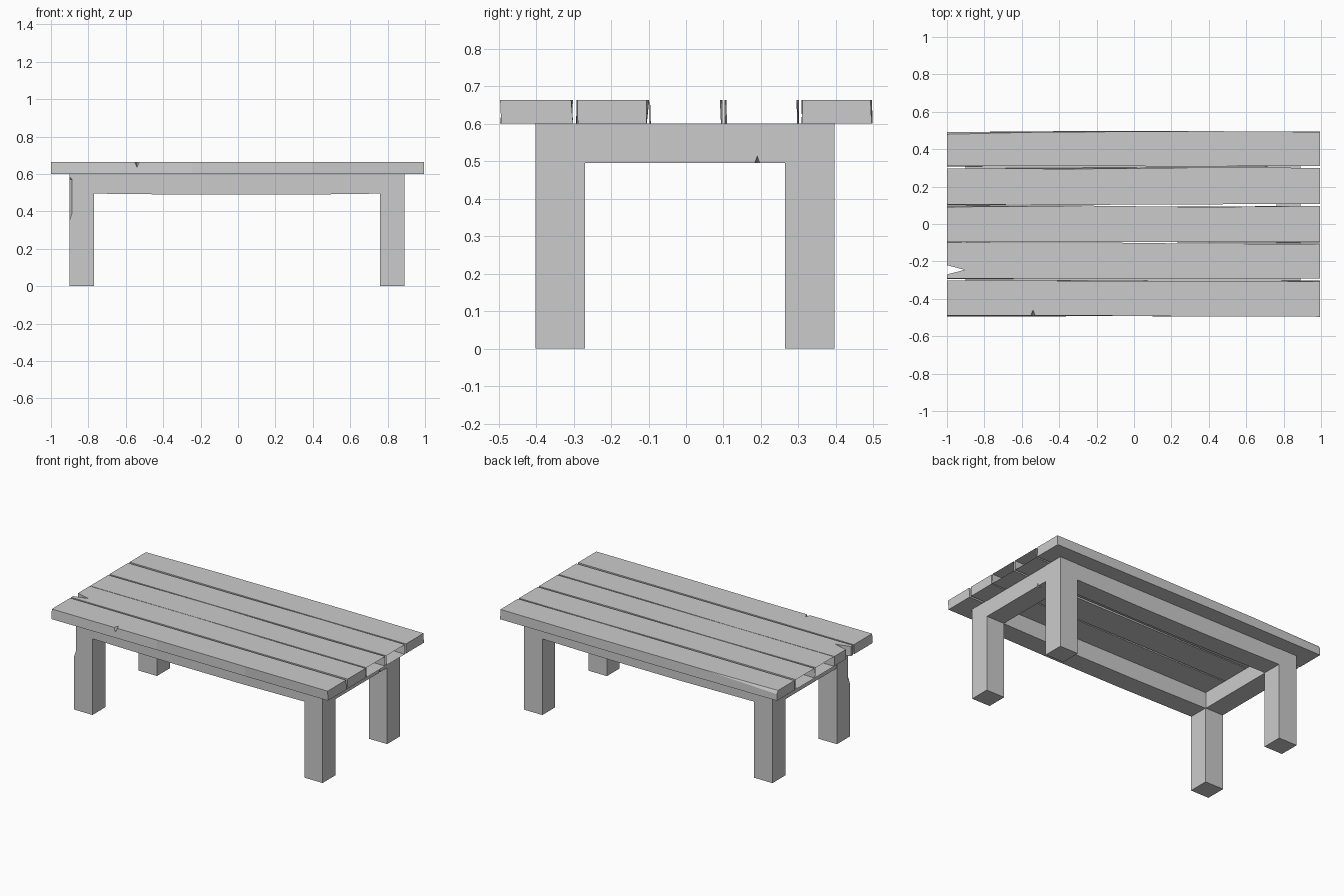
import bpy
import bmesh
import random
from mathutils import Vector

random.seed(4)

cube = bpy.data.objects.get("Cube")
if cube:
    bpy.data.objects.remove(cube, do_unlink=True)

# One plain grey for all the timber
wood = bpy.data.materials.new("grey_wood")
wood.use_nodes = True
grey = (0.6, 0.6, 0.6, 1)
wood.diffuse_color = grey
wood.node_tree.nodes["Principled BSDF"].inputs["Base Color"].default_value = grey


def make_object(name, bm):
    mesh = bpy.data.meshes.new(name)
    bm.to_mesh(mesh)
    bm.free()
    obj = bpy.data.objects.new(name, mesh)
    obj.data.materials.append(wood)
    bpy.context.collection.objects.link(obj)
    return obj


def beam(name, low, high, axis=0, stations=(0, 1), wobble=0.0, capped=True, sag=0.0):
    """Rough-sawn beam: rectangular rings along an axis, bridged by quads."""
    low, high = Vector(low), Vector(high)
    u, v = [a for a in range(3) if a != axis]
    bm = bmesh.new()
    rings = []
    for t in stations:
        ring = []
        for cu, cv in ((0, 0), (1, 0), (1, 1), (0, 1)):
            co = Vector((0, 0, 0))
            co[axis] = low[axis] + t * (high[axis] - low[axis])
            co[u] = (low[u], high[u])[cu] + random.uniform(-wobble, wobble)
            co[v] = (low[v], high[v])[cv]
            if 0 < t < 1 and cv == 0:
                co[v] -= sag
            ring.append(bm.verts.new(co))
        rings.append(ring)
    for a, b in zip(rings, rings[1:]):
        for i in range(4):
            j = (i + 1) % 4
            bm.faces.new((a[i], a[j], b[j], b[i]))
    if capped:
        bm.faces.new(rings[0])
        bm.faces.new(rings[-1])
    bmesh.ops.recalc_face_normals(bm, faces=bm.faces)
    if not capped:
        # Open tubes need their outward side checked
        top = max(bm.faces, key=lambda f: f.calc_center_median().z)
        top.normal_update()
        if top.normal.z < 0:
            bmesh.ops.reverse_faces(bm, faces=bm.faces)
    return make_object(name, bm)


def chip(target, points):
    """Cut the convex hull of a few points out of a part."""
    bm = bmesh.new()
    for p in points:
        bm.verts.new(p)
    bmesh.ops.convex_hull(bm, input=bm.verts)
    bmesh.ops.recalc_face_normals(bm, faces=bm.faces)
    cutter = make_object("chip_cutter", bm)
    cutter.hide_render = True
    mod = target.modifiers.new("chip", "BOOLEAN")
    mod.operation = "DIFFERENCE"
    mod.solver = "EXACT"
    mod.object = cutter
    bpy.context.view_layer.objects.active = target
    bpy.ops.object.modifier_apply(modifier=mod.name)
    bpy.data.objects.remove(cutter, do_unlink=True)


# Legs
legs = {}
for side, x in (("right", -0.835), ("left", 0.825)):
    for end, y in (("front", -0.335), ("back", 0.33)):
        legs[end, side] = beam(f"{end}_{side}_leg", (x - 0.066, y - 0.066, 0),
                               (x + 0.066, y + 0.066, 0.6), axis=2)

# Rails between the legs
for end, y in (("front", -0.335), ("back", 0.33)):
    beam(f"{end}_rail", (-0.77, y - 0.064, 0.495), (0.76, y + 0.064, 0.6),
         stations=(0, 0.35, 0.7, 1), sag=0.006)
side_rails = {}
for side, x in (("right", -0.835), ("left", 0.825)):
    side_rails[side] = beam(f"{side}_rail", (x - 0.064, -0.27, 0.495),
                            (x + 0.064, 0.265, 0.6), axis=1)

# Tabletop planks, front to back; two of them are hollow with open ends
spans = ((-0.492, -0.305), (-0.29, -0.102), (-0.096, 0.094), (0.106, 0.298), (0.308, 0.494))
planks = []
for i, (y0, y1) in enumerate(spans):
    planks.append(beam(f"plank_{i + 1}", (-1, y0, 0.6), (0.994, y1, 0.663),
                       stations=(0, 0.38, 0.7, 1), wobble=0.004, capped=i not in (2, 3)))

# Split in the end of the second plank
chip(planks[1], [(x, y, z) for z in (0.58, 0.68)
                 for x, y in ((-1.02, -0.215), (-1.02, -0.275), (-0.905, -0.245))])
# Nick in the front edge
chip(planks[0], [(-0.575, -0.52, 0.69), (-0.505, -0.52, 0.69), (-0.54, -0.52, 0.61),
                 (-0.54, -0.45, 0.67)])
# Long sliver off the back edge
chip(planks[4], [(-1.02, 0.475, 0.67), (-1.02, 0.52, 0.67), (-1.02, 0.51, 0.61),
                 (-0.28, 0.493, 0.67), (-0.28, 0.52, 0.67), (-0.28, 0.51, 0.65)])
# Nick under the left side rail
chip(side_rails["left"], [(0.92, 0.17, 0.48), (0.92, 0.21, 0.48), (0.92, 0.19, 0.535),
                          (0.84, 0.19, 0.48)])
# Splinter off the front right leg
chip(legs["front", "right"], [(-0.91, -0.41, 0.31), (-0.91, -0.37, 0.36), (-0.88, -0.41, 0.4),
                              (-0.88, -0.41, 0.57), (-0.91, -0.37, 0.57), (-0.91, -0.41, 0.6)])
